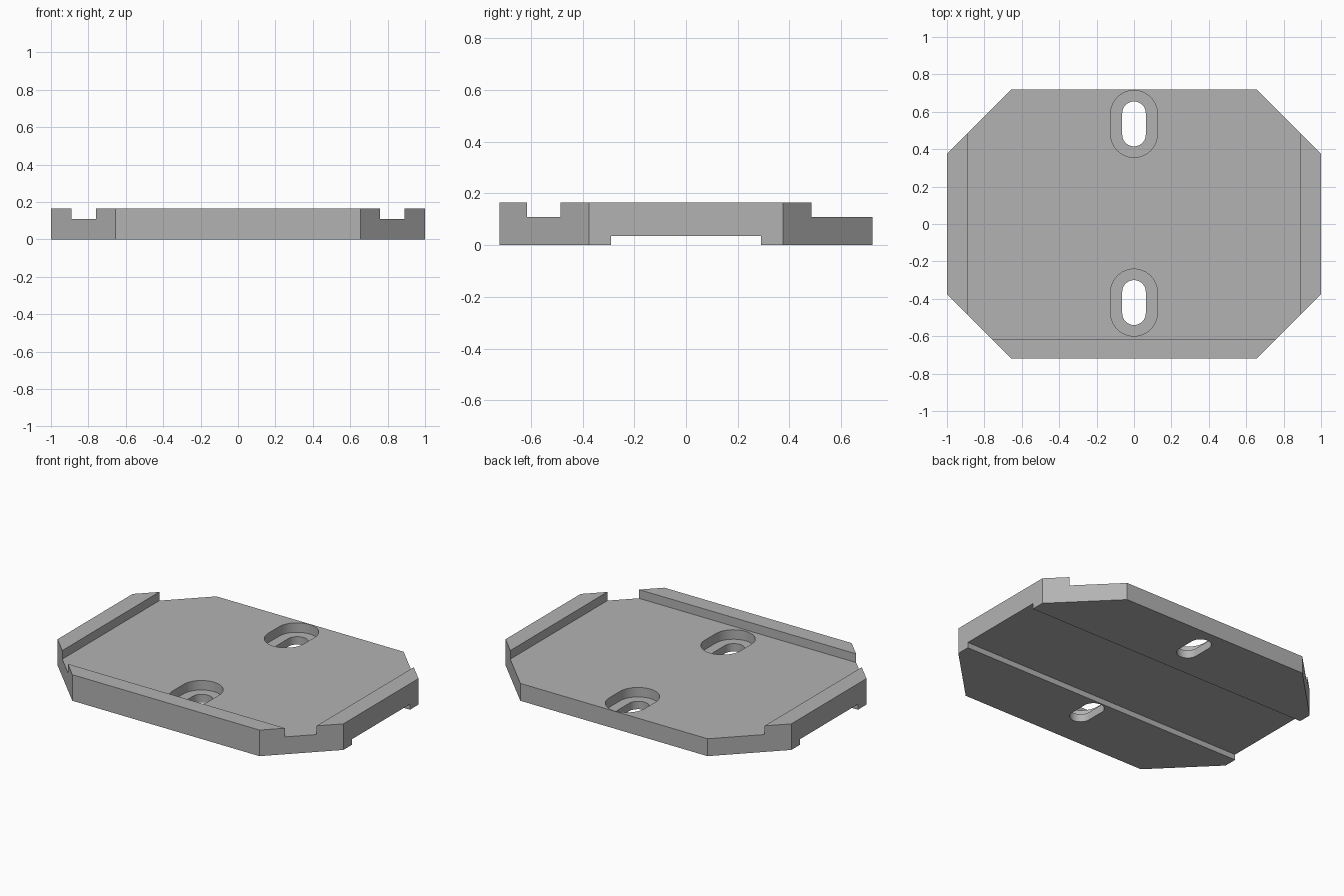
import bpy, bmesh, math

cube = bpy.data.objects.get("Cube")
if cube:
    bpy.data.objects.remove(cube, do_unlink=True)

HEIGHT, FLOOR = 0.165, 0.11      # rim top and plate surface
HALF_X, HALF_Y = 1.0, 0.72

grey = bpy.data.materials.new("plain grey")
grey.use_nodes = True
colour = (0.45, 0.45, 0.45, 1)
grey.diffuse_color = colour
grey.node_tree.nodes["Principled BSDF"].inputs["Base Color"].default_value = colour


def prism(name, outline, z0, z1):
    """Extrude a closed outline in xy between two heights."""
    bm = bmesh.new()
    face = bm.faces.new([bm.verts.new((x, y, z0)) for x, y in outline])
    top = bmesh.ops.extrude_face_region(bm, geom=[face])["geom"]
    bmesh.ops.translate(bm, vec=(0, 0, z1 - z0),
                        verts=[v for v in top if isinstance(v, bmesh.types.BMVert)])
    bmesh.ops.recalc_face_normals(bm, faces=bm.faces)
    mesh = bpy.data.meshes.new(name)
    bm.to_mesh(mesh)
    bm.free()
    mesh.materials.append(grey)
    obj = bpy.data.objects.new(name, mesh)
    bpy.context.collection.objects.link(obj)
    return obj


def rect(x0, x1, y0, y1):
    return [(x0, y0), (x1, y0), (x1, y1), (x0, y1)]


def stadium(cy, radius, half_length, steps=24):
    """Rounded slot outline running along y."""
    points = []
    for end in (1, -1):
        offset = cy + end * (half_length - radius)
        for i in range(steps + 1):
            a = math.pi * i / steps + (0 if end > 0 else math.pi)
            points.append((radius * math.cos(a), offset + radius * math.sin(a)))
    return points


def cut(target, cutter):
    mod = target.modifiers.new("cut", 'BOOLEAN')
    mod.operation = 'DIFFERENCE'
    mod.solver = 'EXACT'
    mod.object = cutter
    bpy.context.view_layer.objects.active = target
    bpy.ops.object.modifier_apply(modifier=mod.name)
    bpy.data.objects.remove(cutter, do_unlink=True)


# Eight-sided plate with clipped corners
cx, cy = 0.655, 0.375
plate = prism("mounting_plate",
              [(-cx, -HALF_Y), (cx, -HALF_Y), (HALF_X, -cy), (HALF_X, cy),
               (cx, HALF_Y), (-cx, HALF_Y), (-HALF_X, cy), (-HALF_X, -cy)],
              0, HEIGHT)

# Recess that leaves the side rims and the front rim, open at the back
cut(plate, prism("recess_cutter", rect(-0.89, 0.89, -0.615, 1), FLOOR, 0.3))

# Wide channel across the underside
cut(plate, prism("channel_cutter", rect(-1.2, 1.2, -0.29, 0.29), -0.1, 0.035))

# Two screw slots, each with a wider counterbore
for y in (0.535, -0.42):
    cut(plate, prism("counterbore_cutter", stadium(y, 0.125, 0.179), 0.05, 0.3))
    cut(plate, prism("slot_cutter", stadium(y, 0.063, 0.12), -0.1, 0.2))

# Smooth the slot walls, keep every other edge crisp
bpy.ops.object.select_all(action='DESELECT')
plate.select_set(True)
bpy.context.view_layer.objects.active = plate
bpy.ops.object.shade_smooth_by_angle(angle=math.radians(30))
